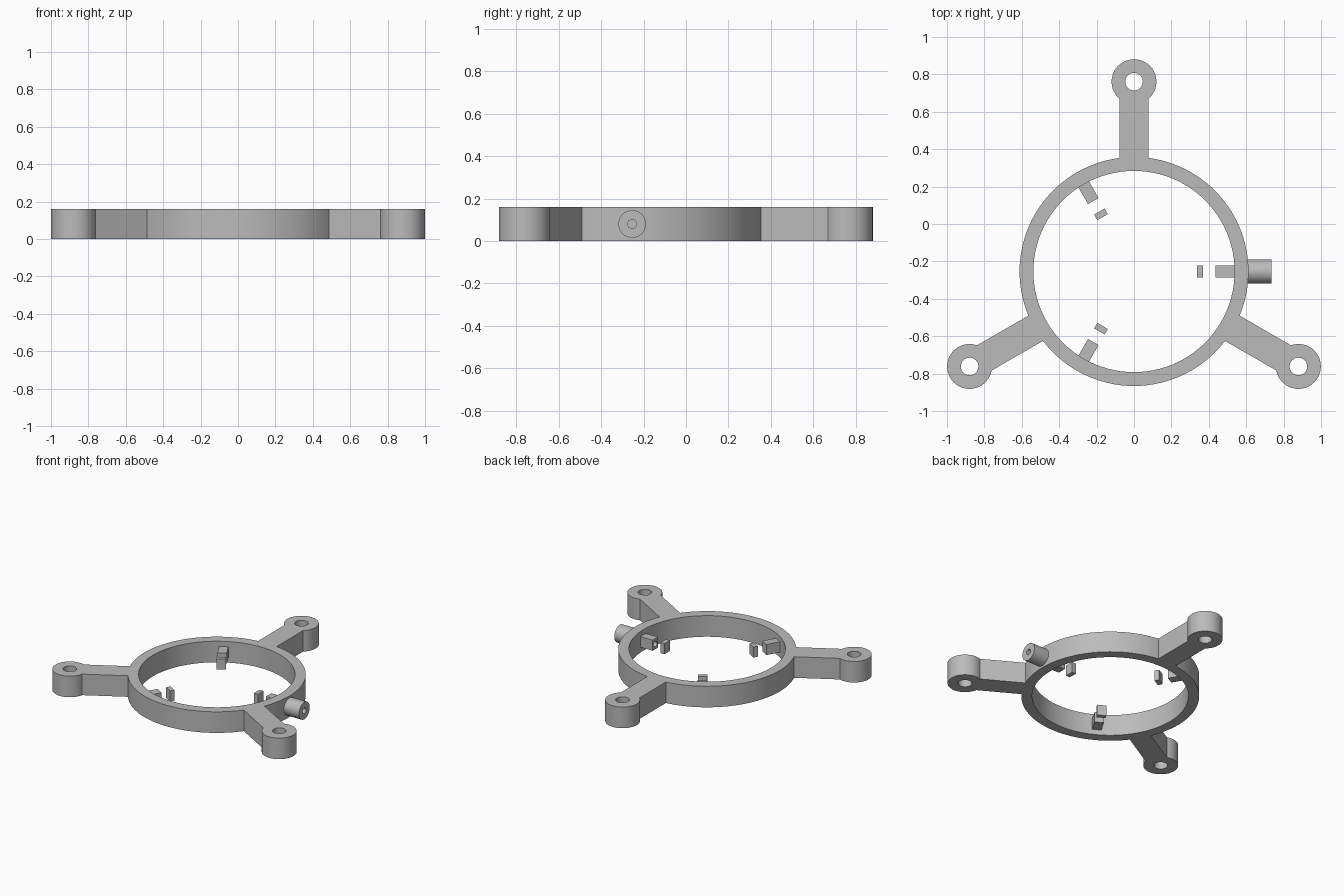
import bpy, bmesh
from math import sin, cos, asin, pi, radians
from mathutils import Matrix, Vector

cube = bpy.data.objects.get("Cube")
if cube:
    bpy.data.objects.remove(cube, do_unlink=True)

CY = -0.254                     # ring centre on y
H = 0.16                        # overall height
R_OUT, R_IN = 0.612, 0.538      # ring radii
ARM, REACH = 0.078, 1.015       # arm half width, boss distance
BOSS, HOLE = 0.12, 0.047        # boss and screw hole radii

grey = bpy.data.materials.new("plain grey")
grey.use_nodes = True
grey.diffuse_color = (0.5, 0.5, 0.5, 1)
grey.node_tree.nodes["Principled BSDF"].inputs["Base Color"].default_value = (0.5, 0.5, 0.5, 1)


def arc(cx, cy, r, start, end, n):
    return [(cx + r * cos(start + (end - start) * i / n),
             cy + r * sin(start + (end - start) * i / n)) for i in range(n + 1)]


def circle(cx, cy, r, n):
    return arc(cx, cy, r, 0, 2 * pi, n)[:-1]


def link(name, bm):
    bmesh.ops.recalc_face_normals(bm, faces=bm.faces)
    mesh = bpy.data.meshes.new(name)
    bm.to_mesh(mesh)
    bm.free()
    mesh.materials.append(grey)
    obj = bpy.data.objects.new(name, mesh)
    bpy.context.collection.objects.link(obj)
    return obj


def activate(obj):
    bpy.ops.object.select_all(action='DESELECT')
    obj.select_set(True)
    bpy.context.view_layer.objects.active = obj


def extrude_profile(name, loops):
    """Fill closed loops (inner ones become holes) and extrude from the floor."""
    curve = bpy.data.curves.new(name, 'CURVE')
    curve.dimensions = '2D'
    curve.fill_mode = 'BOTH'
    curve.extrude = H / 2
    for loop in loops:
        spline = curve.splines.new('POLY')
        spline.points.add(len(loop) - 1)
        for point, (x, y) in zip(spline.points, loop):
            point.co = (x, y, 0, 1)
        spline.use_cyclic_u = True
    helper = bpy.data.objects.new(name + " profile", curve)
    bpy.context.collection.objects.link(helper)
    graph = bpy.context.evaluated_depsgraph_get()
    mesh = bpy.data.meshes.new_from_object(helper.evaluated_get(graph))
    bm = bmesh.new()
    bm.from_mesh(mesh)
    bpy.data.objects.remove(helper, do_unlink=True)
    bpy.data.meshes.remove(mesh)
    bmesh.ops.remove_doubles(bm, verts=bm.verts, dist=0.0001)
    bmesh.ops.translate(bm, verts=bm.verts, vec=(0, CY, H / 2))
    return link(name, bm)


def radial_box(name, r0, r1, width, height, angle):
    bm = bmesh.new()
    place = (Matrix.Translation((0, CY, H / 2)) @ Matrix.Rotation(angle, 4, 'Z')
             @ Matrix.Translation(((r0 + r1) / 2, 0, 0))
             @ Matrix.Diagonal((r1 - r0, width, height, 1)))
    bmesh.ops.create_cube(bm, size=1, matrix=place)
    return link(name, bm)


def side_cylinder(name, radius, x0, x1, n):
    bm = bmesh.new()
    place = Matrix.Translation(((x0 + x1) / 2, CY, H / 2)) @ Matrix.Rotation(pi / 2, 4, 'Y')
    bmesh.ops.create_cone(bm, cap_ends=True, segments=n, radius1=radius, radius2=radius,
                          depth=x1 - x0, matrix=place)
    return link(name, bm)


# Ring with three arms and bosses, drawn as one outline with holes
outline, holes = [], [circle(0, 0, R_IN, 96)]
root = asin(ARM / R_OUT)
neck = pi - asin(ARM / BOSS)
for k in range(3):
    t = radians(90 + 120 * k)
    bx, by = REACH * cos(t), REACH * sin(t)
    outline += arc(bx, by, BOSS, t - neck, t + neck, 36)
    outline += arc(0, 0, R_OUT, t + root, t + 2 * pi / 3 - root, 32)
    holes.append(circle(bx, by, HOLE, 32))
body = extrude_profile("ring_with_arms", [outline] + holes)

# Inner blocks and free-standing plates, three of each
blocks = []
for k in range(3):
    angle = 2 * pi / 3 * k
    blocks.append(radial_box(f"inner_block_{k + 1}", 0.435, 0.545, 0.065, 0.08, angle))
    radial_box(f"inner_plate_{k + 1}", 0.336, 0.37, 0.065, 0.08, angle)

# Side connector and the bore running through to the first block
connector = side_cylinder("side_connector", 0.065, 0.59, 0.735, 48)
bore = side_cylinder("bore_cutter", 0.021, 0.4, 0.8, 24)
for part in (body, blocks[0], connector):
    activate(part)
    cut = part.modifiers.new("bore", 'BOOLEAN')
    cut.operation = 'DIFFERENCE'
    cut.solver = 'EXACT'
    cut.object = bore
    bpy.ops.object.modifier_apply(modifier=cut.name)
bpy.data.objects.remove(bore, do_unlink=True)

for part in (body, connector, blocks[0]):
    activate(part)
    bpy.ops.object.shade_smooth_by_angle(angle=radians(30))
